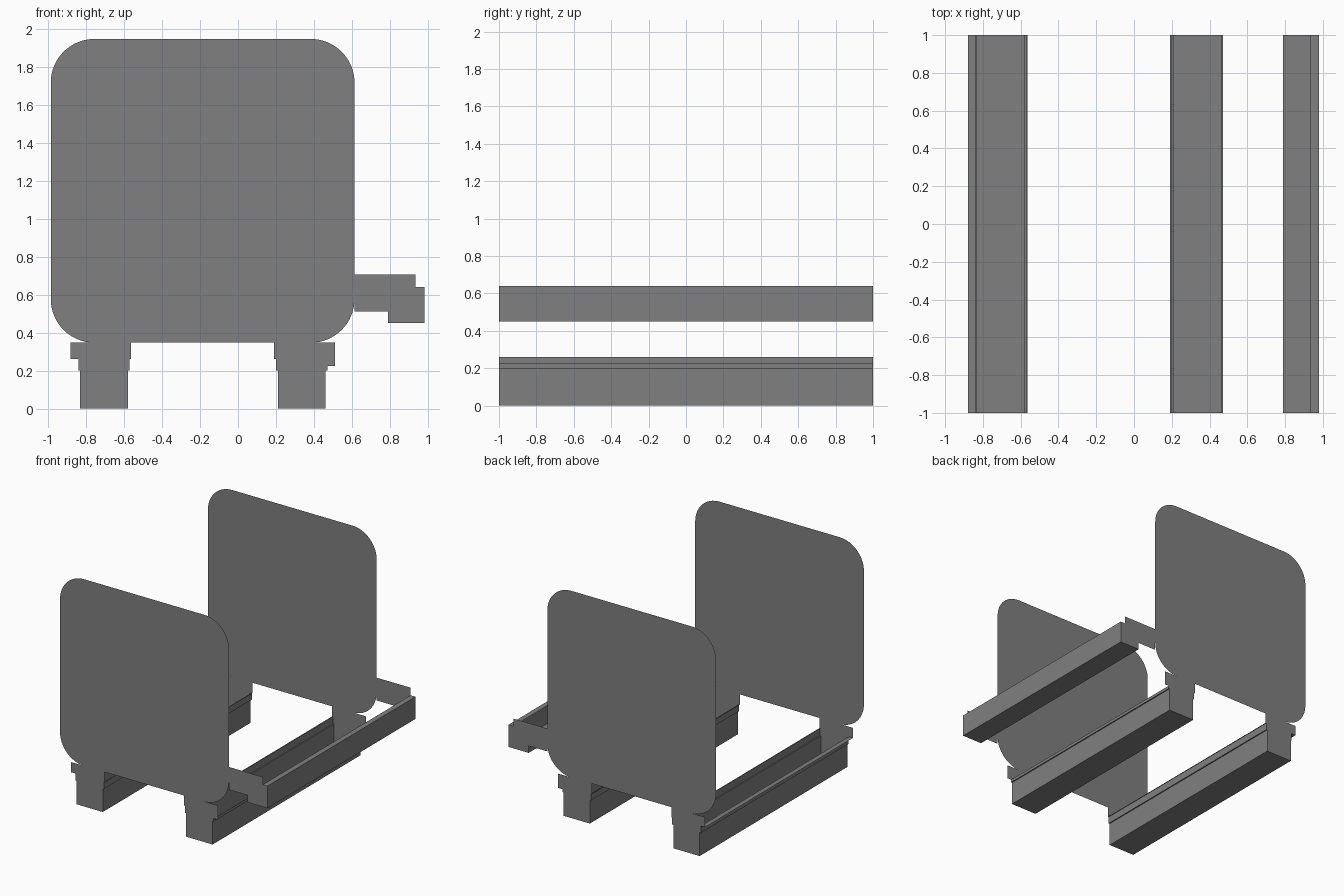
import bpy
import bmesh
from math import sin, cos, pi

cube = bpy.data.objects.get("Cube")
if cube:
    bpy.data.objects.remove(cube, do_unlink=True)

GREY = (0.216, 0.216, 0.216, 1.0)
grey = bpy.data.materials.new("plain grey")
grey.use_nodes = True
grey.diffuse_color = GREY
grey.node_tree.nodes["Principled BSDF"].inputs["Base Color"].default_value = GREY


def finish(name, bm):
    mesh = bpy.data.meshes.new(name)
    bm.to_mesh(mesh)
    bm.free()
    mesh.materials.append(grey)
    obj = bpy.data.objects.new(name, mesh)
    bpy.context.collection.objects.link(obj)


def sheet(name, outline, y):
    """Flat face from a counter-clockwise x-z outline, facing outwards."""
    bm = bmesh.new()
    points = outline if y < 0 else outline[::-1]
    bm.faces.new([bm.verts.new((x, y, z)) for x, z in points])
    finish(name, bm)


def rail(name, profile):
    """Open channel: an x-z profile swept along the full depth."""
    bm = bmesh.new()
    front = [bm.verts.new((x, -1, z)) for x, z in profile]
    back = [bm.verts.new((x, 1, z)) for x, z in profile]
    for i in range(len(profile) - 1):
        bm.faces.new((front[i], back[i], back[i + 1], front[i + 1]))
    finish(name, bm)


def rounded_rect(x0, x1, z0, z1, r, steps=16):
    corners = [(x1 - r, z0 + r, -pi / 2), (x1 - r, z1 - r, 0),
               (x0 + r, z1 - r, pi / 2), (x0 + r, z0 + r, pi)]
    return [(cx + r * cos(a + pi / 2 * i / steps), cz + r * sin(a + pi / 2 * i / steps))
            for cx, cz, a in corners for i in range(steps + 1)]


# Channel profiles, running down one side, along the bottom and up the other
right_profile = [(-0.88, 0.26), (-0.84, 0.26), (-0.84, 0.2), (-0.83, 0.2), (-0.83, 0),
                 (-0.58, 0), (-0.58, 0.2), (-0.57, 0.2), (-0.57, 0.26), (-0.563, 0.26)]
left_profile = [(0.19, 0.26), (0.2, 0.26), (0.2, 0.2), (0.21, 0.2), (0.21, 0),
                (0.46, 0), (0.46, 0.2), (0.47, 0.2), (0.47, 0.225)]
side_profile = [(0.79, 0.51), (0.79, 0.45), (0.98, 0.45), (0.98, 0.64), (0.935, 0.64)]

rail("right_foot_rail", right_profile)
rail("left_foot_rail", left_profile)
rail("side_rail", side_profile)

# End sheets: the panel, two feet and the side arm at each end
PANEL_BOTTOM = 0.347
outlines = {
    "panel": rounded_rect(-0.985, 0.613, PANEL_BOTTOM, 1.945, 0.23),
    "right_foot": right_profile + [(-0.563, PANEL_BOTTOM), (-0.88, PANEL_BOTTOM)],
    "left_foot": left_profile + [(0.51, 0.225), (0.51, PANEL_BOTTOM), (0.19, PANEL_BOTTOM)],
    "side_arm": side_profile + [(0.935, 0.705), (0.613, 0.705), (0.613, 0.51)],
}
for end, y in (("front", -1), ("back", 1)):
    for part, outline in outlines.items():
        sheet(f"{end}_{part}", outline, y)
